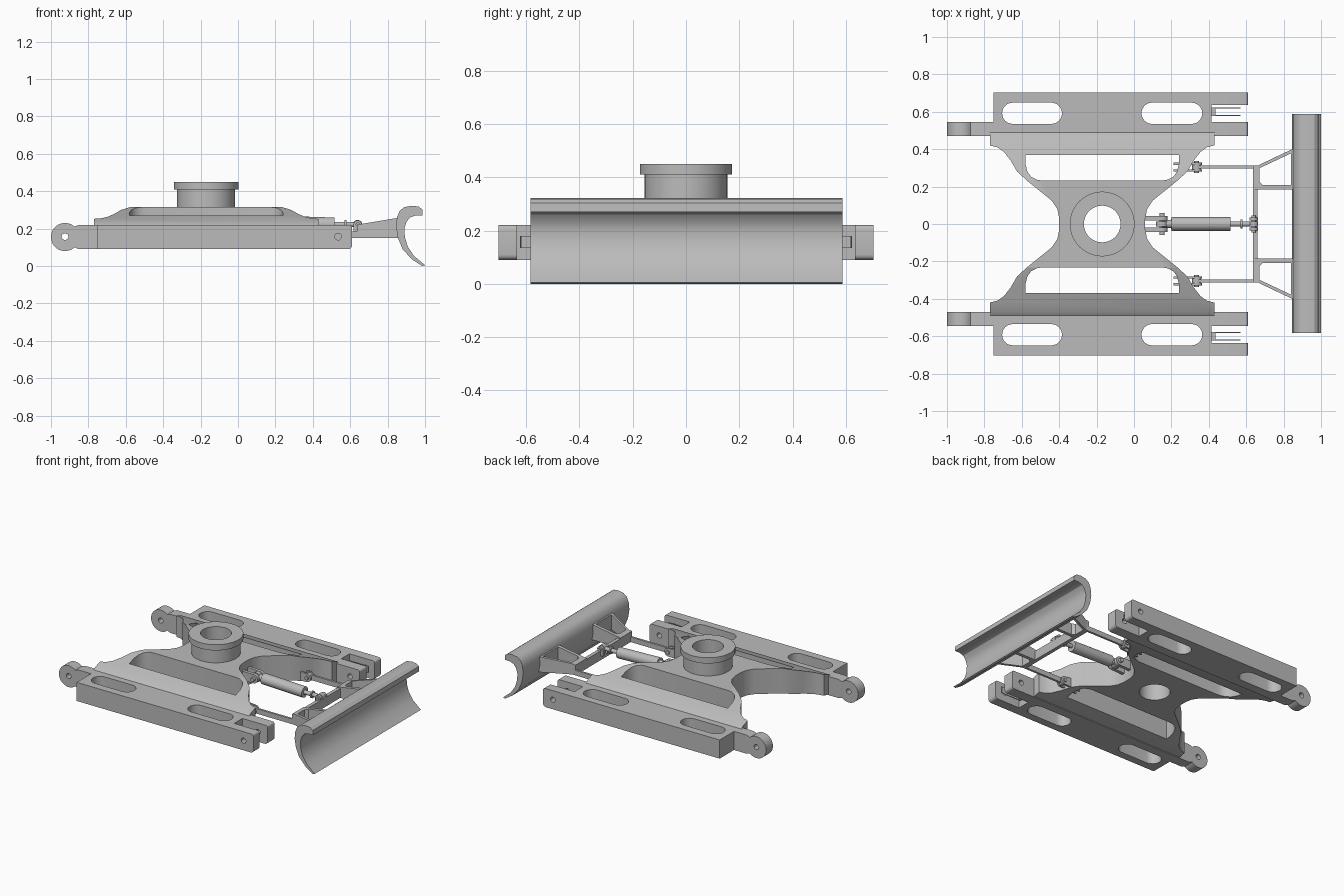
import bpy, bmesh, math
from mathutils import Vector

cube = bpy.data.objects.get("Cube")
if cube:
    bpy.data.objects.remove(cube, do_unlink=True)

steel = bpy.data.materials.new("steel_grey")
steel.use_nodes = True
GREY = (0.5, 0.5, 0.5, 1)
steel.diffuse_color = GREY
steel.node_tree.nodes["Principled BSDF"].inputs["Base Color"].default_value = GREY


def finish(name, bm):
    bmesh.ops.recalc_face_normals(bm, faces=bm.faces)
    mesh = bpy.data.meshes.new(name)
    bm.to_mesh(mesh)
    bm.free()
    mesh.materials.append(steel)
    obj = bpy.data.objects.new(name, mesh)
    bpy.context.collection.objects.link(obj)
    return obj


def prism(name, pts, axis, lo, hi):
    """Extrude a 2D outline along an axis (outline uses the other two axes)."""
    place = {"x": lambda a, b, c: (c, a, b),
             "y": lambda a, b, c: (a, c, b),
             "z": lambda a, b, c: (a, b, c)}[axis]
    bm = bmesh.new()
    face = bm.faces.new([bm.verts.new(place(a, b, lo)) for a, b in pts])
    new = bmesh.ops.extrude_face_region(bm, geom=[face])["geom"]
    shift = Vector(place(0, 0, hi - lo))
    bmesh.ops.translate(bm, vec=shift, verts=[v for v in new if isinstance(v, bmesh.types.BMVert)])
    return finish(name, bm)


def box(name, x, y, z):
    return prism(name, [(x[0], y[0]), (x[1], y[0]), (x[1], y[1]), (x[0], y[1])], "z", *z)


def rod(name, start, end, radius, sides=32):
    start, end = Vector(start), Vector(end)
    bm = bmesh.new()
    bmesh.ops.create_cone(bm, cap_ends=True, segments=sides, radius1=radius,
                          radius2=radius, depth=(end - start).length)
    turn = (end - start).to_track_quat("Z", "Y").to_matrix()
    bmesh.ops.rotate(bm, cent=(0, 0, 0), matrix=turn, verts=bm.verts)
    bmesh.ops.translate(bm, vec=(start + end) / 2, verts=bm.verts)
    return finish(name, bm)


def arc(cx, cy, r, a0, a1, n=12):
    steps = [math.radians(a0 + (a1 - a0) * i / n) for i in range(n + 1)]
    return [(cx + r * math.cos(a), cy + r * math.sin(a)) for a in steps]


def combine(obj, tool, how="DIFFERENCE"):
    mod = obj.modifiers.new("cut", "BOOLEAN")
    mod.operation, mod.solver, mod.object = how, "EXACT", tool
    bpy.context.view_layer.objects.active = obj
    bpy.ops.object.modifier_apply(modifier=mod.name)
    bpy.data.objects.remove(tool, do_unlink=True)


def span(s, a, b):
    return tuple(sorted((s * a, s * b)))


MID = -0.17  # centre of the deck and ring along x

# Central deck: waisted outline cut from a sloping roof section
side = [(.6, .5), (.6, .42), (.56, .41), (.525, .385), (.49, .34), (.455, .28),
        (.40, .23), (.27, .125), (.24, .08), (.23, .03)]
half = side + [(d, -y) for d, y in reversed(side)]
outline = [(MID + d, y) for d, y in half] + [(MID - d, y) for d, y in reversed(half)]
deck = prism("deck", outline, "z", 0, .5)
roof = [(-.49, .22), (-.47, .235), (-.235, .315), (.235, .315), (.47, .235), (.49, .22),
        (.49, .095), (.47, .095), (.235, .14), (-.235, .14), (-.47, .095), (-.49, .095)]
combine(deck, prism("roof_cutter", roof, "x", -1, 1), "INTERSECT")
corner = [(.41, .37), (.41, .32), (.40, .28), (.38, .252), (.35, .237), (.32, .232)]
for s in (1, -1):
    window = [(MID + d, s * y) for d, y in corner]
    window += [(MID - d, s * y) for d, y in reversed(corner)]
    combine(deck, prism("window_cutter", window, "z", 0, .5))
combine(deck, rod("bore_cutter", (MID, 0, 0), (MID, 0, .6), .098, 48))

# Turning ring on the deck
ring = rod("ring_neck", (MID, 0, .30), (MID, 0, .415), .155, 64)
flange = rod("ring_flange", (MID, 0, .41), (MID, 0, .45), .173, 64)
for part in (ring, flange):
    combine(part, rod("bore_cutter", (MID, 0, 0), (MID, 0, .6), .098, 48))

for s, tag in ((1, "back"), (-1, "front")):
    # Side beam with two long slots
    beam = box(tag + "_side_beam", (-.752, .415), span(s, .47, .703), (.09, .22))
    for x0, x1 in ((-.705, -.385), (.04, .365)):
        r = .057
        slot = arc(x1 - r, s * .592, r, -90, 90) + arc(x0 + r, s * .592, r, 90, 270)
        combine(beam, prism("slot_cutter", slot, "z", 0, .5))

    # Rounded rear lug with pin hole
    lug = arc(-.925, .155, .075, 48, 312, 32) + [(-.85, .09), (-.74, .09), (-.74, .22), (-.85, .22)]
    rear = prism(tag + "_rear_lug", lug, "y", *span(s, .47, .545))
    combine(rear, rod("pin_cutter", (-.925, -1, .157), (-.925, 1, .157), .018, 20))

    # Forked front end
    prong = ([(.40, .09)] + arc(.59, .11, .02, -90, 0, 5)
             + arc(.595, .205, .015, 0, 90, 5) + [(.40, .22)])
    for kind, a, b in (("inner", .47, .545), ("outer", .635, .703)):
        fork = prism(f"{tag}_{kind}_prong", prong, "y", *span(s, a, b))
        combine(fork, rod("pin_cutter", (.535, -1, .157), (.535, 1, .157), .018, 20))

    # Thin guide plates inside the fork
    box(tag + "_guide_block", (.41, .435), span(s, .577, .623), (.135, .18))
    for y in (.58, .62):
        box(tag + "_guide_plate", (.41, .57), span(s, y - .002, y + .002), (.135, .18))

    # Push arm hinged to the deck
    box(tag + "_push_arm", (.33, .65), span(s, .297, .312), (.15, .185))
    for y in (.286, .322):
        ear = [(.21, .13)] + arc(.335, .165, .028, -90, 90) + [(.21, .205)]
        prism(tag + "_arm_ear", ear, "y", *span(s, y - .006, y + .006))
    rod(tag + "_arm_boss", (.335, s * .29, .165), (.335, s * .318, .165), .024)
    rod(tag + "_arm_pin", (.335, s * .272, .165), (.335, s * .336, .165), .013, 16)

    # Open wedge bracket behind the blade
    plan = [(.635, .185), (.635, .312), (.66, .312), (.85, .402), (.87, .402), (.87, .185)]
    bracket = prism(tag + "_blade_bracket", [(x, s * y) for x, y in plan], "z", .05, .4)
    rise = [(.6, .15), (.9, .15), (.9, .265), (.6, .215)]
    combine(bracket, prism("rise_cutter", rise, "y", -1, 1), "INTERSECT")
    hollow = [(.67, .225), (.67, .298), (.84, .378), (.84, .208), (.69, .208)]
    combine(bracket, prism("hollow_cutter", [(x, s * y) for x, y in hollow], "z", 0, .5))

# Cross bar between the brackets
box("cross_bar", (.635, .66), (-.25, .25), (.15, .215))

# Curved blade
blade = [(1, .004), (.985, 0), (.93, .035), (.88, .09), (.855, .15), (.845, .21),
         (.85, .26), (.865, .295), (.89, .315), (.93, .322), (.965, .318), (.985, .303),
         (.987, .27), (.95, .27), (.92, .26), (.90, .235), (.89, .20), (.892, .155),
         (.907, .105), (.94, .055)]
prism("blade", blade, "y", -.583, .587)

# Lift cylinder: barrel, collars and rod
rod("cylinder_barrel", (.2, 0, .232), (.515, 0, .222), .037)
rod("cylinder_neck", (.15, 0, .234), (.205, 0, .232), .022)
rod("cylinder_rod", (.51, 0, .222), (.64, 0, .222), .014, 24)
rod("rod_collar", (.57, 0, .222), (.58, 0, .222), .024, 24)

# Clevises at both ends of the cylinder
rod("deck_eye", (.15, -.014, .232), (.15, .014, .232), .032)
rod("deck_pin", (.15, -.06, .232), (.15, .06, .232), .014, 16)
rod("rod_eye", (.64, -.014, .222), (.64, .014, .222), .024)
rod("rod_pin", (.64, -.045, .222), (.64, .045, .222), .011, 16)
for s in (1, -1):
    ear = [(.03, .20)] + arc(.15, .232, .03, -90, 90) + [(.03, .265)]
    prism("deck_clevis_ear", ear, "y", *span(s, .02, .042))
    ear = [(.66, .18), (.66, .222)] + arc(.64, .222, .022, 0, 180) + [(.618, .18)]
    prism("rod_clevis_ear", ear, "y", *span(s, .018, .034))

# Smooth the curved faces and keep the edges sharp
for obj in bpy.context.collection.objects:
    obj.select_set(obj.type == "MESH")
    if obj.type == "MESH":
        bpy.context.view_layer.objects.active = obj
bpy.ops.object.shade_smooth_by_angle(angle=math.radians(30))
